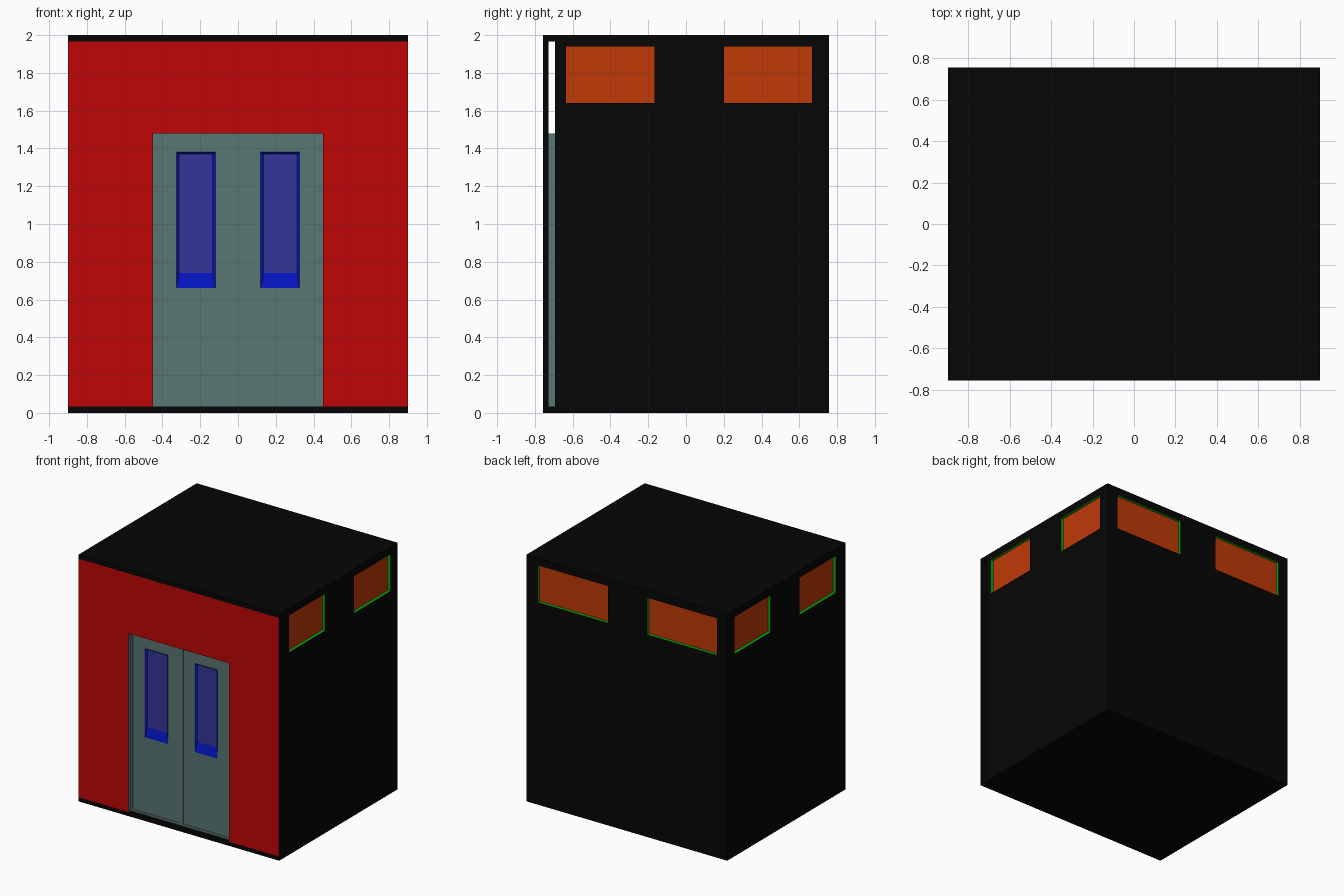
import bpy, bmesh
from mathutils import Matrix, Vector

if "Cube" in bpy.data.objects:
    bpy.data.objects.remove(bpy.data.objects["Cube"])


def material(name, rgb):
    m = bpy.data.materials.new(name)
    m.diffuse_color = (*[(c / 255) ** 2.2 for c in rgb], 1)
    m.use_nodes = True
    m.node_tree.nodes["Principled BSDF"].inputs["Base Color"].default_value = m.diffuse_color
    return m


BLACK = material("black", (14, 14, 14))
RED = material("red", (190, 14, 14))
GREEN = material("green", (20, 160, 25))
ORANGE = material("orange", (190, 60, 16))
SAGE = material("sage", (90, 118, 115))
BLUE = material("blue", (14, 28, 195))
PURPLE = material("purple", (56, 56, 152))


def finish(bm, name, mats):
    bmesh.ops.remove_doubles(bm, verts=bm.verts, dist=1e-5)
    bmesh.ops.recalc_face_normals(bm, faces=bm.faces)
    me = bpy.data.meshes.new(name)
    bm.to_mesh(me)
    bm.free()
    for m in mats:
        me.materials.append(m)
    ob = bpy.data.objects.new(name, me)
    bpy.context.collection.objects.link(ob)
    return ob


def box(name, lo, hi, mat):
    lo, hi = Vector(lo), Vector(hi)
    bm = bmesh.new()
    bmesh.ops.create_cube(bm, size=1, matrix=Matrix.Translation((lo + hi) / 2)
                          @ Matrix.Diagonal((*(hi - lo), 1)))
    return finish(bm, name, [mat])


def wall(name, rect, holes, depth, place, mats):
    """Flat wall with rectangular holes; mats = front, body, reveal.
    place(u, v, d) maps wall coordinates to the world, d = depth inward."""
    rects = [rect] + holes
    us = sorted({r[i] for r in rects for i in (0, 1)})
    vs = sorted({r[i] for r in rects for i in (2, 3)})

    def solid(i, j):
        if not (0 <= i < len(us) - 1 and 0 <= j < len(vs) - 1):
            return None
        u, v = (us[i] + us[i + 1]) / 2, (vs[j] + vs[j + 1]) / 2
        return not any(h[0] < u < h[1] and h[2] < v < h[3] for h in holes)

    bm = bmesh.new()

    def quad(pts, mi):
        bm.faces.new([bm.verts.new(place(*p)) for p in pts]).material_index = mi

    for i in range(len(us) - 1):
        for j in range(len(vs) - 1):
            if not solid(i, j):
                continue
            a, b, c, d = us[i], us[i + 1], vs[j], vs[j + 1]
            for dep, mi in ((0, 0), (depth, 1)):
                quad([(a, c, dep), (b, c, dep), (b, d, dep), (a, d, dep)], mi)
            for di, dj, p, q in ((-1, 0, (a, c), (a, d)), (1, 0, (b, c), (b, d)),
                                 (0, -1, (a, c), (b, c)), (0, 1, (a, d), (b, d))):
                n = solid(i + di, j + dj)
                if not n:
                    quad([(*p, 0), (*q, 0), (*q, depth), (*p, depth)],
                         1 if n is None else 2)
    return finish(bm, name, mats)


def door_leaf(name, s):
    """Leaf lofted through rectangles (x0, x1, z0, z1, y), s mirrors in x."""
    outer, inset = (0.0, 0.45, 0.033, 1.48), (0.016, 0.434, 0.05, 1.462)
    window, pane = (0.12, 0.325, 0.66, 1.38), (0.135, 0.312, 0.74, 1.37)
    loops = [(pane, -0.708), (window, -0.698), (inset, -0.698), (inset, -0.694),
             (outer, -0.694), (outer, -0.729), (inset, -0.729), (inset, -0.724),
             (window, -0.724), (pane, -0.712)]
    bm = bmesh.new()
    rings = [[bm.verts.new((s * x, y, z)) for x, z in
              ((r[0], r[2]), (r[1], r[2]), (r[1], r[3]), (r[0], r[3]))]
             for r, y in loops]
    for n, (a, b) in enumerate(zip(rings, rings[1:])):
        for k in range(4):
            f = bm.faces.new((a[k], a[(k + 1) % 4], b[(k + 1) % 4], b[k]))
            f.material_index = 1 if n in (0, len(rings) - 2) else 0
    # glass on both sides
    for r in (rings[0], rings[-1]):
        bm.faces.new(r).material_index = 2
    return finish(bm, name, [SAGE, BLUE, PURPLE])


X, Y, T, Z0, Z1 = 0.9, 0.757, 0.033, 0.033, 1.967

# floor and roof slabs
box("floor", (-X, -Y, 0), (X, Y, Z0), BLACK)
box("roof", (-X, -Y, Z1), (X, Y, 2), BLACK)

# front: outer skin, door pocket gap, inner skin
opening = (-0.45, 0.45, Z0, 1.48)
wall("front_outer_wall", (-X, X, Z0, Z1), [opening], 0.028,
     lambda u, v, d: (u, -Y + d, v), [RED, BLACK, SAGE])
wall("front_inner_wall", (-X, X, Z0, Z1), [opening], T,
     lambda u, v, d: (u, -0.693 + d, v), [BLACK, BLACK, SAGE])
for side, s in (("left", -1), ("right", 1)):
    door_leaf(side + "_door", s)

# side and back walls with high windows and recessed glass
D = 0.06
side_holes = [(-0.635, -0.168, 1.64, 1.94), (0.2, 0.667, 1.64, 1.94)]
back_holes = [(-0.81, -0.18, 1.64, 1.94), (0.17, 0.80, 1.64, 1.94)]
for side, s in (("left", -1), ("right", 1)):
    wall(side + "_wall", (-0.693 + T, Y, Z0, Z1), side_holes, D,
         lambda u, v, d, s=s: (s * (X - d), u, v), [BLACK, BLACK, GREEN])
    for i, h in enumerate(side_holes):
        xs = sorted((s * (X - 0.026), s * (X - 0.036)))
        box(f"{side}_window_glass_{i}", (xs[0], h[0], h[2]), (xs[1], h[1], h[3]), ORANGE)
wall("back_wall", (-X + D, X - D, Z0, Z1), back_holes, D,
     lambda u, v, d: (u, Y - d, v), [BLACK, BLACK, GREEN])
for i, h in enumerate(back_holes):
    box(f"back_window_glass_{i}", (h[0], Y - 0.036, h[2]), (h[1], Y - 0.026, h[3]), ORANGE)
